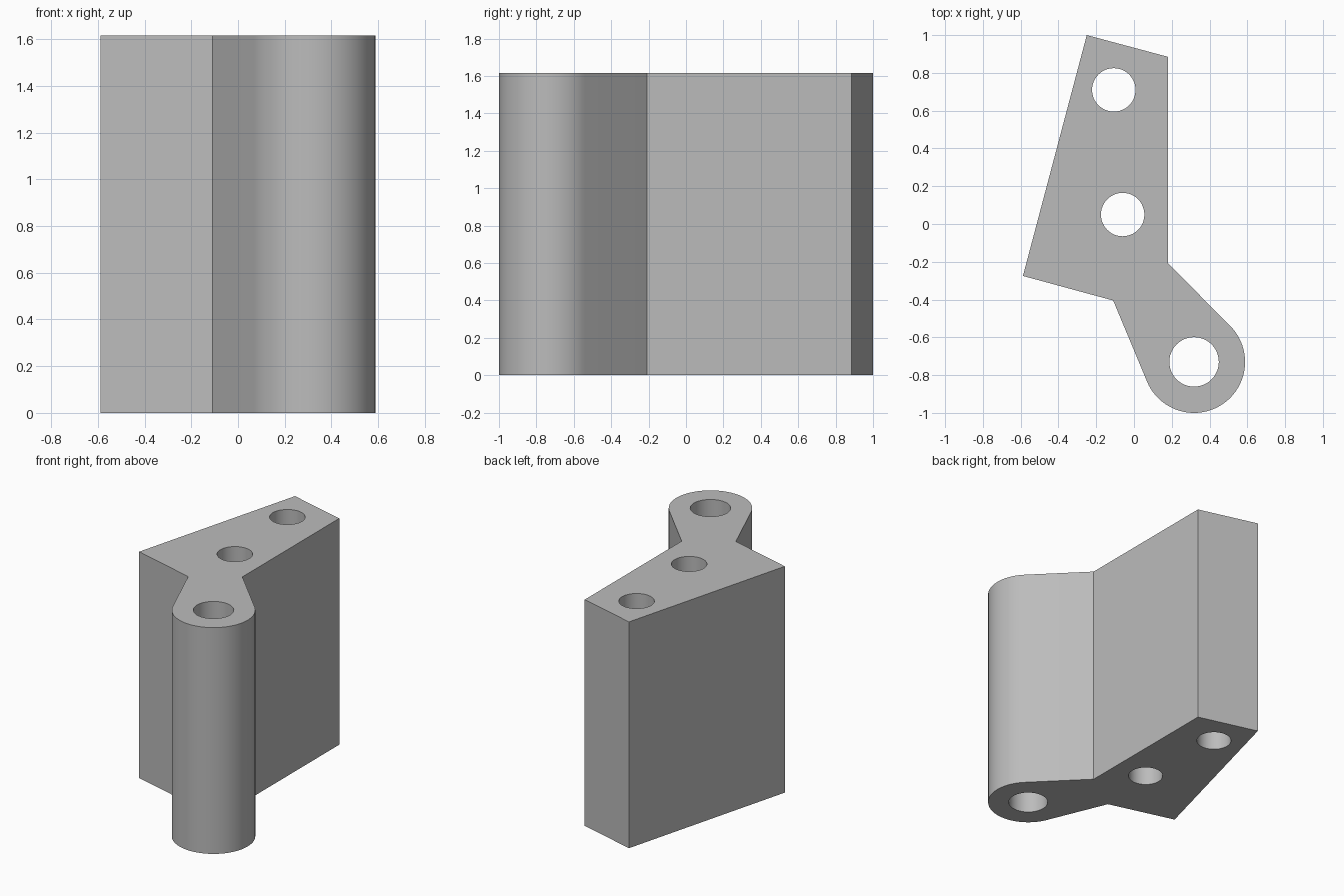
import bpy, bmesh
from math import acos, atan2, cos, hypot, pi, sin, tau

cube = bpy.data.objects.get("Cube")
if cube:
    bpy.data.objects.remove(cube, do_unlink=True)

HEIGHT = 1.615
PIN, PIN_RADIUS = (0.318, -0.73), 0.27
BORES = [(-0.107, 0.71, 0.115), (-0.06, 0.05, 0.115), (*PIN, 0.131)]


def arc(cx, cy, r, start, end, steps):
    return [(cx + r * cos(start + (end - start) * i / steps),
             cy + r * sin(start + (end - start) * i / steps)) for i in range(steps + 1)]


def tangent_angle(point, side):
    """Angle on the knuckle where a straight side from point touches it."""
    dx, dy = point[0] - PIN[0], point[1] - PIN[1]
    return atan2(dy, dx) + side * acos(PIN_RADIUS / hypot(dx, dy))


# Plate outline, running counter-clockwise into the rounded knuckle
left_neck, right_neck = (-0.11, -0.405), (0.18, -0.208)
start = tangent_angle(left_neck, 1)
end = tangent_angle(right_neck, -1) + tau
outline = [(0.18, 0.885), (-0.25, 1.0), (-0.588, -0.275), left_neck]
outline += arc(*PIN, PIN_RADIUS, start, end, 48) + [right_neck]

# Fill the outline around the bores, then extrude to full height
bm = bmesh.new()
edges = []
for loop in [outline] + [arc(*b, 0, tau, 48)[:-1] for b in BORES]:
    verts = [bm.verts.new((x, y, 0)) for x, y in loop]
    edges += [bm.edges.new((v, verts[i - 1])) for i, v in enumerate(verts)]
bmesh.ops.triangle_fill(bm, edges=edges, use_beauty=True, use_dissolve=False)
top = bmesh.ops.extrude_face_region(bm, geom=bm.faces[:], use_keep_orig=True)["geom"]
bmesh.ops.translate(bm, vec=(0, 0, HEIGHT),
                    verts=[g for g in top if isinstance(g, bmesh.types.BMVert)])
bmesh.ops.recalc_face_normals(bm, faces=bm.faces[:])

mesh = bpy.data.meshes.new("hinge_block")
bm.to_mesh(mesh)
bm.free()
block = bpy.data.objects.new("hinge_block", mesh)
bpy.context.collection.objects.link(block)

# Plain grey finish
grey = bpy.data.materials.new("plain_grey")
grey.use_nodes = True
colour = (0.5, 0.5, 0.5, 1)
grey.diffuse_color = colour
grey.node_tree.nodes["Principled BSDF"].inputs["Base Color"].default_value = colour
mesh.materials.append(grey)

# Smooth curved walls, sharp corners
bpy.ops.object.select_all(action="DESELECT")
block.select_set(True)
bpy.context.view_layer.objects.active = block
bpy.ops.object.shade_smooth_by_angle(angle=pi / 9)
